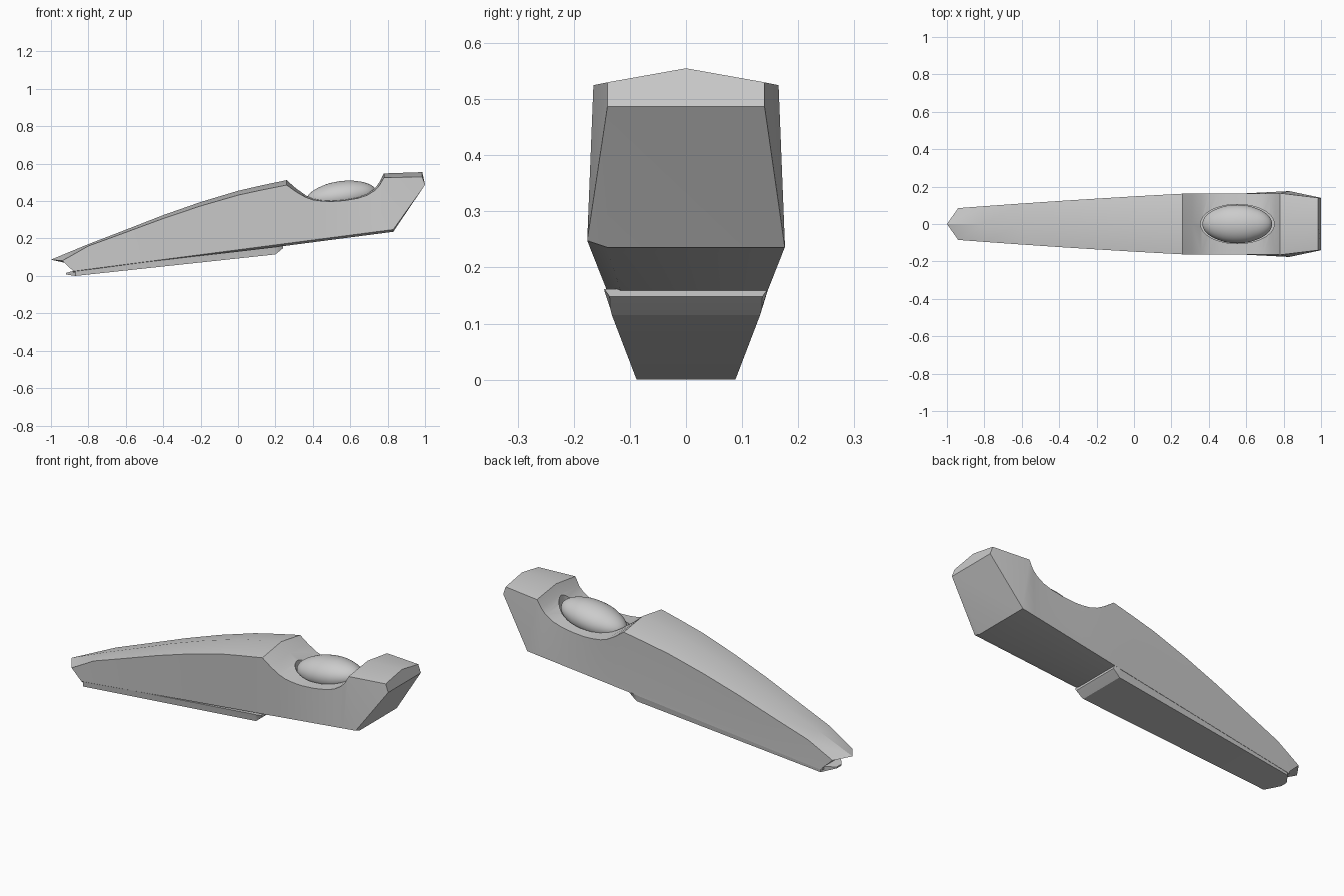
import bpy, bmesh, math
from mathutils import Matrix

if "Cube" in bpy.data.objects:
    bpy.data.objects.remove(bpy.data.objects["Cube"])

def finish(bm, name):
    bmesh.ops.remove_doubles(bm, verts=bm.verts, dist=1e-5)
    bmesh.ops.recalc_face_normals(bm, faces=bm.faces)
    me = bpy.data.meshes.new(name)
    bm.to_mesh(me)
    bm.free()
    ob = bpy.data.objects.new(name, me)
    bpy.context.collection.objects.link(ob)
    return ob

def smooth(ob, deg=25):
    bpy.ops.object.select_all(action='DESELECT')
    ob.select_set(True)
    bpy.context.view_layer.objects.active = ob
    bpy.ops.object.shade_smooth_by_angle(angle=math.radians(deg))

def loft(rings, name, nose=None):
    """Skin closed rings; cap the ends, optionally with a recessed nose point."""
    bm = bmesh.new()
    vs = [[bm.verts.new(p) for p in r] for r in rings]
    n = len(vs[0])
    for a, b in zip(vs, vs[1:]):
        for i in range(n):
            j = (i + 1) % n
            bm.faces.new((a[i], a[j], b[j], b[i]))
    bm.faces.new(vs[-1])
    if nose:
        c = bm.verts.new(nose)
        for i in range(n):
            bm.faces.new((vs[0][i], vs[0][(i + 1) % n], c))
    else:
        bm.faces.new(vs[0])
    return finish(bm, name)

def hull_ring(x, zr, drop, xs=None, w=None, xb=None, wb=None, zb=None, lip=0.012):
    xs = x if xs is None else xs
    xb = x if xb is None else xb
    # shoulder width bulges slightly along the length, lower edge widens linearly
    if w is None:
        t = min(1, (xs + 0.94) / 1.2)
        w = 0.085 + 0.077 * t + 0.014 * t * (1 - t)
    wb = 0.088 + (xb + 0.88) * 0.0515 if wb is None else wb
    zb = 0.025 + (xb + 0.88) * 0.1304 if zb is None else zb
    inner = wb * 0.8 if lip else wb
    return [(x, 0, zr), (xs, w, zr - drop), (xb, wb, zb), (xb, wb, zb - lip),
            (xb, -inner, zb - lip), (xb, -wb, zb), (xs, -w, zr - drop)]

# Hull: ridge height and shoulder drop along the length
spine = [(-0.8, .17, .010), (-0.6, .247, .014), (-0.4, .325, .018), (-0.2, .395, .021),
         (0, .455, .023), (.13, .485, .025), (.26, .512, .026),
         (.31, .468, .018), (.36, .433, .012), (.40, .417, .010), (.45, .409, .009),
         (.50, .407, .009), (.57, .412, .009), (.64, .425, .010), (.69, .442, .011),
         (.73, .470, .014), (.755, .500, .018)]
rings = [hull_ring(-1, .087, .006, xs=-.94, xb=-.88)]
rings += [hull_ring(*p) for p in spine]
rings.append(hull_ring(.78, .548, .023, w=.165, xb=.83, wb=.176))
rings.append(hull_ring(.985, .555, .025, w=.14, xb=1, wb=.14, zb=.487, lip=0))
hull = loft(rings, "hull", nose=(-.88, 0, .06))

# Cockpit well cut into the deck
bm = bmesh.new()
bmesh.ops.create_cone(bm, cap_ends=True, segments=48, radius1=1, radius2=1, depth=1,
                      matrix=Matrix.Translation((.553, 0, .48)) @ Matrix.Diagonal((.197, .105, .28, 1)))
cutter = finish(bm, "well_cutter")
cutter.hide_render = True
mod = hull.modifiers.new("well", 'BOOLEAN')
mod.operation = 'DIFFERENCE'
mod.solver = 'EXACT'
mod.object = cutter
bpy.context.view_layer.objects.active = hull
bpy.ops.object.modifier_apply(modifier=mod.name)
bpy.data.objects.remove(cutter)
smooth(hull)

# Stepped plate under the forward hull: x, bottom half width, top half width, bottom z, top z
plate = [(-.92, .02, .02, .008, .016), (-.87, .088, .086, 0, .03),
         (.20, .132, .142, .115, .155), (.215, .135, .145, .127, .157), (.24, .136, .146, .148, .162)]
keel = loft([[(x, wb, z0), (x, wt, z1), (x, -wt, z1), (x, -wb, z0)]
             for x, wb, wt, z0, z1 in plate], "keel_plate")
smooth(keel)

# Canopy pod: tilted ellipsoid with a slightly raised middle band
bm = bmesh.new()
bmesh.ops.create_uvsphere(bm, u_segments=40, v_segments=24, radius=1,
                          matrix=Matrix.Rotation(math.pi / 2, 4, 'Y'))
for v in bm.verts:
    if -.5 < v.co.x < .4:
        v.co.y *= 1.02
        v.co.z *= 1.02
bmesh.ops.transform(bm, verts=bm.verts, matrix=Matrix.Translation((.552, 0, .426))
                    @ Matrix.Rotation(math.radians(-8), 4, 'Y')
                    @ Matrix.Diagonal((.188, .101, .079, 1)))
smooth(finish(bm, "canopy_pod"), 30)
